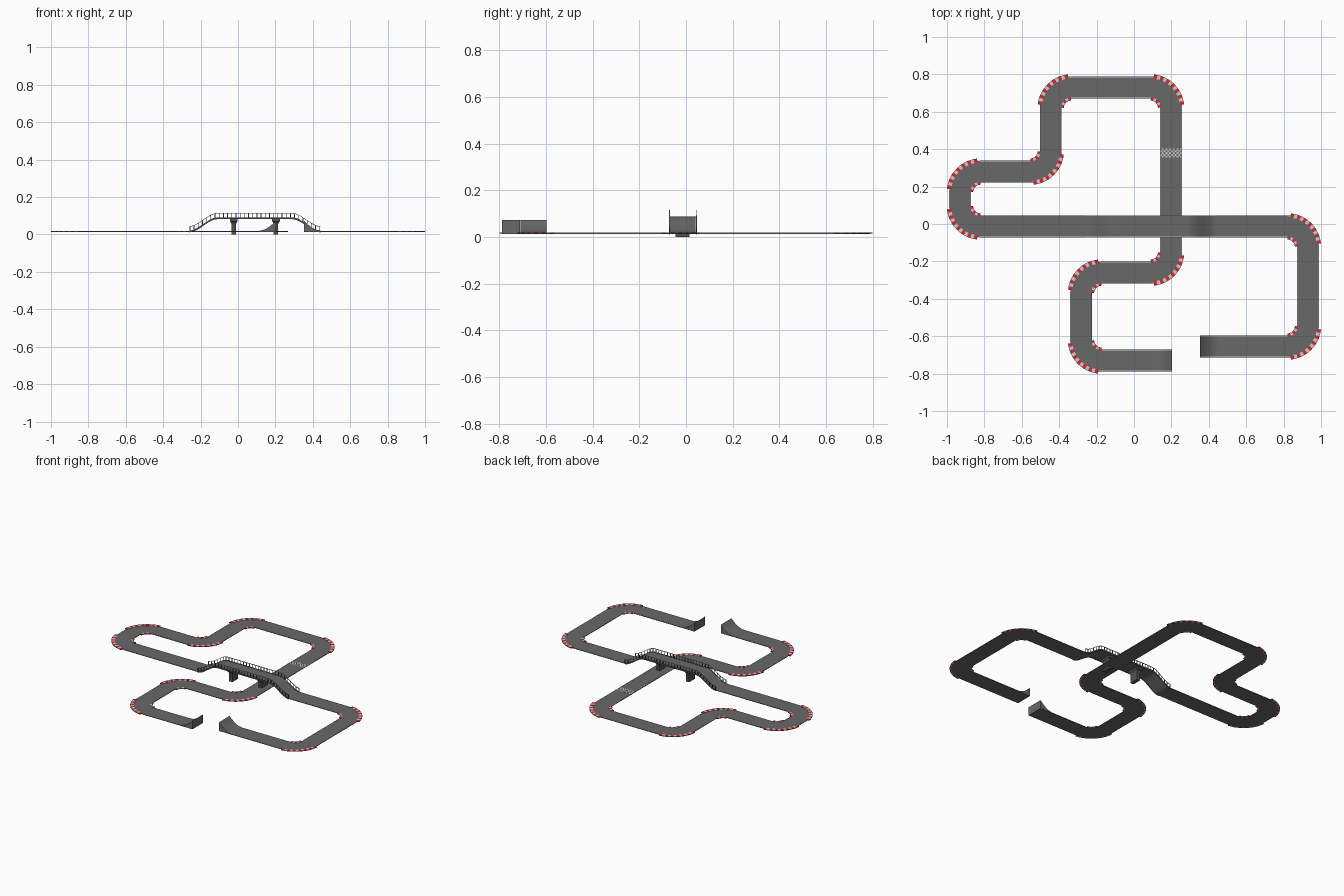
import bpy, bmesh, math
from mathutils import Vector

if "Cube" in bpy.data.objects:
    bpy.data.objects.remove(bpy.data.objects["Cube"])

ROAD_Z, HALF, R = 0.0185, 0.0585, 0.11
JUMP_LEN, JUMP_H = 0.1, 0.055
DECK_H = 0.07
BX0, BX1, RAMP = -0.26, 0.44, 0.15


def material(name, col):
    m = bpy.data.materials.new(name)
    m.diffuse_color = (*col, 1)
    m.use_nodes = True
    m.node_tree.nodes["Principled BSDF"].inputs["Base Color"].default_value = m.diffuse_color
    return m


ASPHALT = material("asphalt", (0.14, 0.14, 0.14))
DARK = material("dark_grey", (0.09, 0.09, 0.09))
RED = material("red", (0.7, 0.02, 0.03))
WHITE = material("white", (0.75, 0.75, 0.75))


def finish(name, bm, mat):
    bmesh.ops.recalc_face_normals(bm, faces=bm.faces)
    me = bpy.data.meshes.new(name)
    bm.to_mesh(me)
    bm.free()
    me.shade_smooth()
    me.set_sharp_from_angle(angle=math.radians(30))
    me.materials.append(mat)
    ob = bpy.data.objects.new(name, me)
    bpy.context.collection.objects.link(ob)
    return ob


def loft(bm, rings):
    """Join equal rings of points into a capped solid."""
    vs = [[bm.verts.new(p) for p in ring] for ring in rings]
    n = len(vs[0])
    for a, b in zip(vs, vs[1:]):
        for i in range(n):
            bm.faces.new((a[i], a[(i + 1) % n], b[(i + 1) % n], b[i]))
    bm.faces.new(vs[0])
    bm.faces.new(vs[-1])


def rect(cx, cy, w, d, z):
    return [(cx + sx * w / 2, cy + sy * d / 2, z)
            for sx, sy in ((-1, -1), (1, -1), (1, 1), (-1, 1))]


def box(bm, cx, cy, w, d, z0, z1):
    loft(bm, [rect(cx, cy, w, d, z0), rect(cx, cy, w, d, z1)])


def sweep(bm, path, section):
    """Sweep an (offset, height) section along (position, tangent, z)."""
    loft(bm, [[(p.x - t.y * o, p.y + t.x * o, z + h) for o, h in section]
              for p, t, z in path])


def strip(o0, o1, h0, h1):
    return [(o0, h0), (o1, h0), (o1, h1), (o0, h1)]


def bridge_z(x):
    t = max(0, min(1, (x - BX0) / RAMP, (BX1 - x) / RAMP))
    return ROAD_Z + DECK_H * t * t * (3 - 2 * t)


def jump_z(dist):
    t = max(0, 1 - dist / JUMP_LEN)
    return ROAD_Z + JUMP_H * t * t


# Circuit corners, from one jump to the other
pts = [Vector(p) for p in (
    (0.203, -0.73), (-0.283, -0.73), (-0.283, -0.26), (0.198, -0.26),
    (0.198, 0.73), (-0.445, 0.73), (-0.445, 0.28), (-0.93, 0.28),
    (-0.93, -0.013), (0.93, -0.013), (0.93, -0.655), (0.353, -0.655))]
last = len(pts) - 2
dirs = [(b - a).normalized() for a, b in zip(pts, pts[1:])]

path, corners = [], []
for i, d in enumerate(dirs):
    a = pts[i] + d * (R if i else 0)
    b = pts[i + 1] - d * (R if i < last else 0)
    n = round((b - a).length / 0.01) if i in (0, 8, last) else 1
    for k in range(0 if i == 0 else 1, n + 1 if i == last else n):
        p = a.lerp(b, k / n)
        z = ROAD_Z
        if i == 8:
            z = bridge_z(p.x)
        elif i in (0, last):
            z = jump_z((p - pts[0 if i == 0 else -1]).length)
        path.append((p, d, z))
    if i < last:
        d2 = dirs[i + 1]
        c = pts[i + 1] - d * R + d2 * R
        corners.append((c, d, d2))
        for k in range(13):
            t = math.pi / 2 * k / 12
            path.append((c + R * (d * math.sin(t) - d2 * math.cos(t)),
                         d * math.cos(t) + d2 * math.sin(t), ROAD_Z))

# Road and its edge lines
bm = bmesh.new()
sweep(bm, path, strip(-HALF, HALF, -0.0045, 0))
finish("road", bm, ASPHALT)
bm = bmesh.new()
for s in (-1, 1):
    sweep(bm, path, strip(s * 0.0545, s * 0.0565, -0.001, 0.0004))
finish("edge_lines", bm, WHITE)

# Striped curbs on both sides of every corner
red, white = bmesh.new(), bmesh.new()
for c, d, d2 in corners:
    for r0, r1, trim, n in ((0.158, 0.1805, 6, 13), (0.04, 0.056, 2, 5)):
        lo, hi = math.radians(trim), math.radians(90 - trim)
        for k in range(n):
            rings = []
            for j in range(3):
                t = lo + (hi - lo) * (k + j / 2) / n
                u = d * math.sin(t) - d2 * math.cos(t)
                p, q = c + u * r0, c + u * r1
                rings.append([(p.x, p.y, 0.0145), (q.x, q.y, 0.0145),
                              (q.x, q.y, 0.0198), (p.x, p.y, 0.0198)])
            loft(white if k % 2 else red, rings)
finish("curbs_red", red, RED)
finish("curbs_white", white, WHITE)

# Jump blocks under the two raised ends
for name, part in (("jump_left", path[:11]), ("jump_right", path[-11:])):
    bm = bmesh.new()
    loft(bm, [[(p.x, p.y - HALF, 0.014), (p.x, p.y + HALF, 0.014),
               (p.x, p.y + HALF, z - 0.001), (p.x, p.y - HALF, z - 0.001)]
              for p, t, z in part])
    finish(name, bm, ASPHALT)

# Chequered start line
bm = bmesh.new()
cell = 2 * HALF / 12
for i in range(12):
    for j in range(5):
        if (i + j) % 2:
            box(bm, 0.198 - HALF + cell * (i + 0.5), 0.355 + cell * (j + 0.5),
                cell, cell, ROAD_Z - 0.001, ROAD_Z + 0.0005)
finish("start_line", bm, WHITE)

# Bridge edge beams, posts and handrails
bridge = [(Vector((BX0 + (BX1 - BX0) * k / 70, -0.013)), Vector((1, 0)),
           bridge_z(BX0 + (BX1 - BX0) * k / 70)) for k in range(71)]
beams, rails, posts = bmesh.new(), bmesh.new(), bmesh.new()
for s in (-1, 1):
    sweep(beams, bridge, strip(s * 0.0555, s * 0.0595, -0.007, 0.003))
    sweep(rails, bridge, strip(s * 0.056, s * 0.059, 0.023, 0.0265))
    for k in range(32):
        x = BX0 + 0.003 + (BX1 - BX0 - 0.006) * k / 31
        z = bridge_z(x)
        box(posts, x, -0.013 + s * 0.0575, 0.004, 0.003, z, z + 0.024)
finish("bridge_beams", beams, DARK)
finish("bridge_handrails", rails, WHITE)
finish("bridge_posts", posts, DARK)

# Bridge pillars with flared heads
for name, x in (("bridge_pillar_left", -0.023), ("bridge_pillar_right", 0.203)):
    bm = bmesh.new()
    loft(bm, [rect(x, -0.015, w, d, z) for w, d, z in (
        (0.024, 0.062, 0), (0.024, 0.062, 0.055), (0.036, 0.075, 0.068),
        (0.042, 0.085, 0.070), (0.042, 0.085, 0.085))])
    finish(name, bm, DARK)
